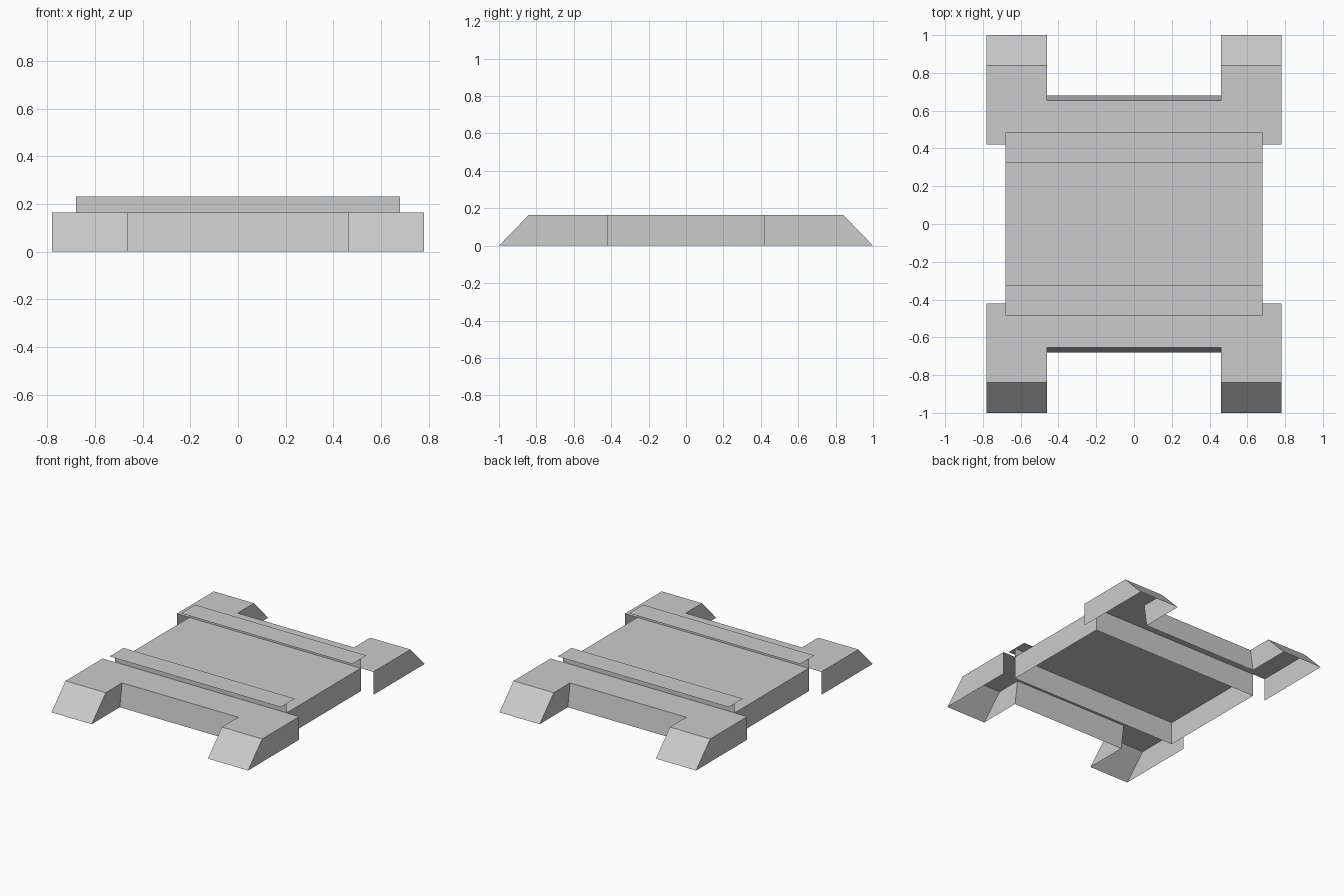
import bpy, bmesh
from mathutils import Vector

if "Cube" in bpy.data.objects:
    bpy.data.objects.remove(bpy.data.objects["Cube"])

# Main dimensions
H, RAIL_H = 0.165, 0.231         # deck height, rail top height
OUT, INN, DECK = 0.78, 0.461, 0.68   # half widths: outside, notch, deck
Y0, Y1 = 0.42, 0.84              # end section start, top of foot ramp
N_TOP, N_BOT = 0.655, 0.681      # notch face top and bottom
F0, F1 = 0.325, 0.485            # rail flange

grey = bpy.data.materials.new("plain grey")
grey.diffuse_color = (0.6, 0.6, 0.6, 1)
grey.use_nodes = True
grey.node_tree.nodes["Principled BSDF"].inputs["Base Color"].default_value = grey.diffuse_color


def sheet(bm, pts, out):
    """Add one open sheet face whose normal points towards out."""
    f = bm.faces.new([bm.verts.new(p) for p in pts])
    f.normal_update()
    if f.normal.dot(Vector(out)) < 0:
        f.normal_flip()


def finish(bm, name):
    bmesh.ops.remove_doubles(bm, verts=bm.verts, dist=1e-5)
    me = bpy.data.meshes.new(name)
    bm.to_mesh(me)
    bm.free()
    me.materials.append(grey)
    bpy.context.collection.objects.link(bpy.data.objects.new(name, me))


# Deck: flat sheet with a skirt on each side
bm = bmesh.new()
sheet(bm, [(-DECK, -Y0, H), (DECK, -Y0, H), (DECK, Y0, H), (-DECK, Y0, H)], (0, 0, 1))
for s in (-1, 1):
    x = s * DECK
    sheet(bm, [(x, -Y0, 0), (x, Y0, 0), (x, Y0, H), (x, -Y0, H)], (s, 0, 0))
finish(bm, "deck")

for e, label in ((-1, "front"), (1, "back")):
    # End section: notched top plate, notch face and two ramped feet
    bm = bmesh.new()
    half = [(OUT, Y0), (OUT, Y1), (INN, Y1), (INN, N_TOP)]
    outline = half + [(-x, y) for x, y in reversed(half)]
    sheet(bm, [(x, e * y, H) for x, y in outline], (0, 0, 1))
    sheet(bm, [(-INN, e * N_BOT, 0), (INN, e * N_BOT, 0),
               (INN, e * N_TOP, H), (-INN, e * N_TOP, H)], (0, e, 0))
    for s in (-1, 1):
        a, b = s * INN, s * OUT
        sheet(bm, [(a, e * Y1, H), (b, e * Y1, H), (b, e, 0), (a, e, 0)], (0, e, 1))
        sheet(bm, [(b, e * Y0, 0), (b, e * Y0, H), (b, e * Y1, H), (b, e, 0)], (s, 0, 0))
        sheet(bm, [(a, e * N_BOT, 0), (a, e * N_TOP, H), (a, e * Y1, H), (a, e, 0)], (-s, 0, 0))
    finish(bm, label + "_end_section")

    # Rail: upright cross wall carrying a flat flange
    bm = bmesh.new()
    y = e * Y0
    sheet(bm, [(-DECK, y, 0), (DECK, y, 0), (DECK, y, RAIL_H), (-DECK, y, RAIL_H)], (0, e, 0))
    sheet(bm, [(-DECK, e * F0, RAIL_H), (DECK, e * F0, RAIL_H),
               (DECK, e * F1, RAIL_H), (-DECK, e * F1, RAIL_H)], (0, 0, 1))
    finish(bm, label + "_rail")
